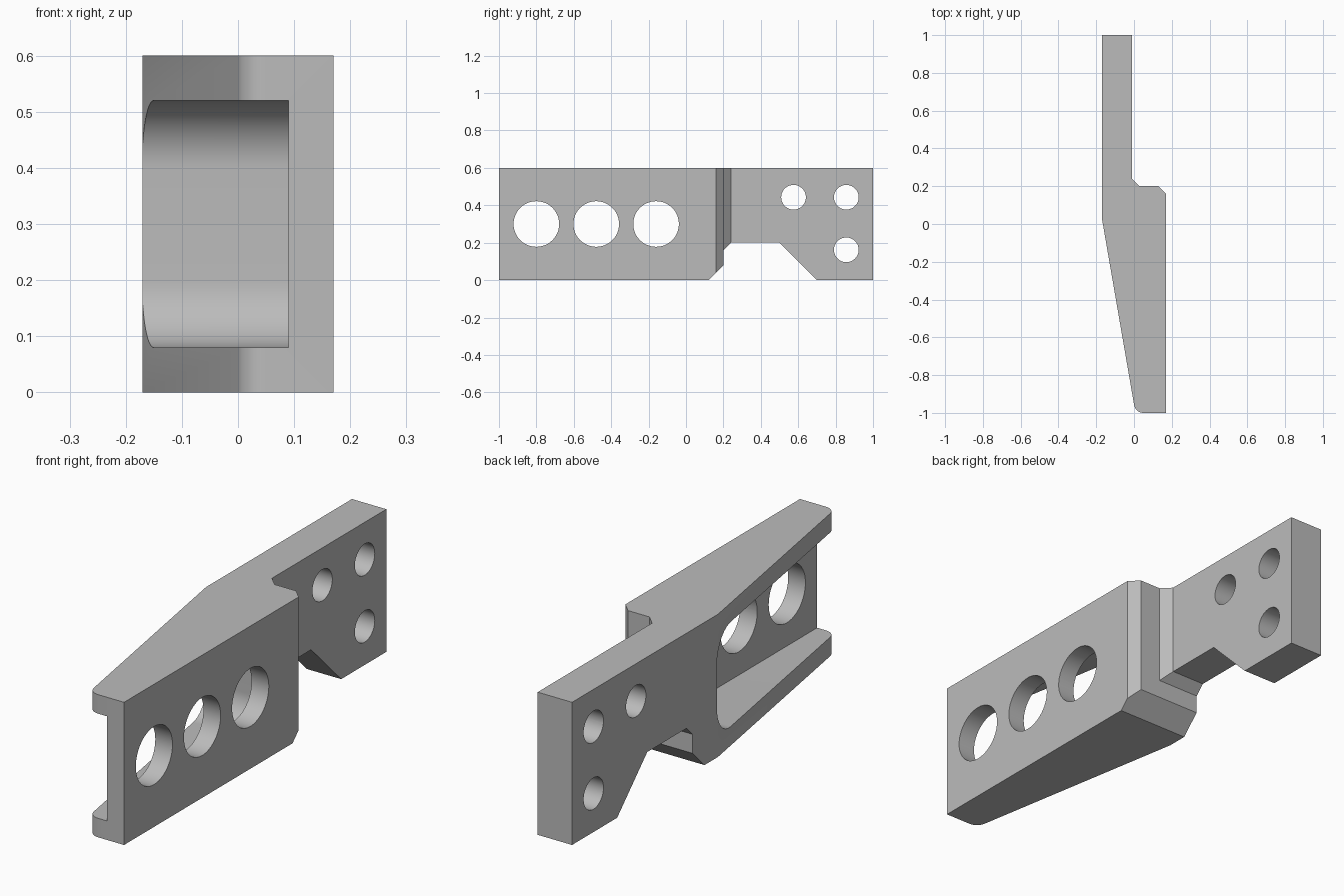
import bpy
import bmesh
from math import radians, sin, cos, tan, pi
from mathutils import Vector

cube = bpy.data.objects.get("Cube")
if cube:
    bpy.data.objects.remove(cube, do_unlink=True)

grey = bpy.data.materials.new("plain grey")
grey.use_nodes = True
COLOUR = (0.5, 0.5, 0.5, 1)
grey.diffuse_color = COLOUR
grey.node_tree.nodes["Principled BSDF"].inputs["Base Color"].default_value = COLOUR


def prism(name, outline, axis, low, high):
    """Extrude a 2D outline: (x, y) along z, or (y, z) along x."""
    place = (lambda a, b: (a, b, low)) if axis == "z" else (lambda a, b: (low, a, b))
    shift = Vector((0, 0, high - low) if axis == "z" else (high - low, 0, 0))
    bm = bmesh.new()
    face = bm.faces.new([bm.verts.new(place(a, b)) for a, b in outline])
    grown = bmesh.ops.extrude_face_region(bm, geom=[face])["geom"]
    bmesh.ops.translate(bm, vec=shift, verts=[v for v in grown if isinstance(v, bmesh.types.BMVert)])
    bmesh.ops.recalc_face_normals(bm, faces=bm.faces[:])
    mesh = bpy.data.meshes.new(name)
    bm.to_mesh(mesh)
    bm.free()
    mesh.materials.append(grey)
    obj = bpy.data.objects.new(name, mesh)
    bpy.context.collection.objects.link(obj)
    return obj


def arc(a, b, radius, start, end, steps):
    angles = [radians(start + (end - start) * i / steps) for i in range(steps + 1)]
    return [(a + radius * cos(t), b + radius * sin(t)) for t in angles]


# Bracket body: plan outline with tapered arm, rounded tip and stepped mounting plate
TIP_X, TIP_R = 0.008, 0.05
tip_centre = TIP_X + TIP_R * tan(radians(40))
plan = [(-0.17, 1), (-0.17, 0.03)]
plan += arc(tip_centre, -1 + TIP_R, TIP_R, 190, 270, 12)
plan += [(0.17, -1), (0.17, 0.16), (0.13, 0.2), (0.03, 0.2), (-0.01, 0.24), (-0.01, 1)]
bracket = prism("bracket", plan, "z", 0, 0.6)

# Underside notch with chamfered edges
notch = [(0.07, -0.05), (0.2, 0.08), (0.2, 0.16), (0.24, 0.2), (0.5, 0.2), (0.75, -0.05)]
cutters = [prism("notch_cutter", notch, "x", -0.5, 0.5)]

# Pocket open to the tip and the outer side, with rounded inner corners
END, R = 0.037, 0.12
pocket = [(-1.2, 0.08)] + arc(END - R, 0.08 + R, R, -90, 0, 16)
pocket += arc(END - R, 0.52 - R, R, 0, 90, 16) + [(-1.2, 0.52)]
cutters.append(prism("pocket_cutter", pocket, "x", -0.5, 0.09))

# Three large arm holes and three small mounting holes
holes = [(y, 0.3, 0.122) for y in (-0.8, -0.48, -0.16)]
holes += [(y, z, 0.066) for y, z in ((0.575, 0.443), (0.857, 0.443), (0.857, 0.162))]
for y, z, r in holes:
    cutters.append(prism("hole_cutter", arc(y, z, r, 0, 360, 48)[:-1], "x", -0.5, 0.5))

bpy.ops.object.select_all(action="DESELECT")
bpy.context.view_layer.objects.active = bracket
bracket.select_set(True)
for cutter in cutters:
    cutter.hide_render = True
    cut = bracket.modifiers.new("cut", "BOOLEAN")
    cut.operation = "DIFFERENCE"
    cut.solver = "EXACT"
    cut.object = cutter
    bpy.ops.object.modifier_apply(modifier=cut.name)
    bpy.data.objects.remove(cutter, do_unlink=True)

bpy.ops.object.shade_smooth_by_angle(angle=radians(20))
